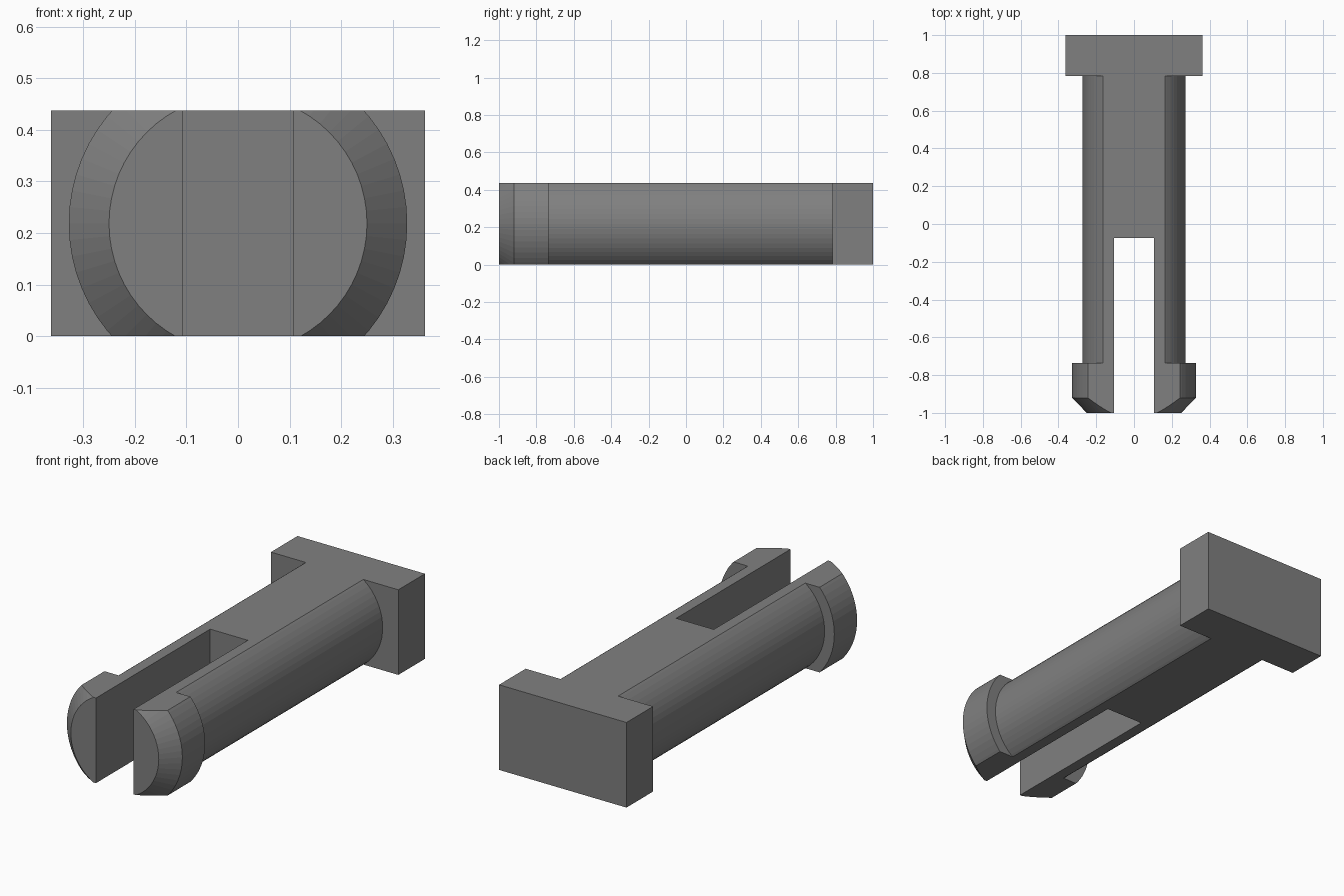
import bpy, bmesh, math
from mathutils import Matrix, Vector

if "Cube" in bpy.data.objects:
    bpy.data.objects.remove(bpy.data.objects["Cube"])

H = 0.437          # overall thickness
ZC = H / 2         # height of the pin axis

grey = bpy.data.materials.new("mid_grey")
grey.diffuse_color = (0.216, 0.216, 0.216, 1)
grey.use_nodes = True
grey.node_tree.nodes["Principled BSDF"].inputs["Base Color"].default_value = grey.diffuse_color


def make(name, bm):
    bmesh.ops.recalc_face_normals(bm, faces=bm.faces)
    mesh = bpy.data.meshes.new(name)
    bm.to_mesh(mesh)
    bm.free()
    mesh.materials.append(grey)
    obj = bpy.data.objects.new(name, mesh)
    bpy.context.collection.objects.link(obj)
    return obj


def box(name, lo, hi):
    lo, hi = Vector(lo), Vector(hi)
    bm = bmesh.new()
    bmesh.ops.create_cube(bm, size=1, matrix=Matrix.Translation((lo + hi) / 2)
                          @ Matrix.Diagonal((hi - lo).to_4d()))
    return make(name, bm)


def combine(target, other, operation):
    mod = target.modifiers.new(operation.lower(), 'BOOLEAN')
    mod.operation, mod.object, mod.solver = operation, other, 'EXACT'
    bpy.context.view_layer.objects.active = target
    bpy.ops.object.modifier_apply(modifier=mod.name)
    bpy.data.objects.remove(other)


# Round shaft with barbed, chamfered tip, turned around the y axis
profile = [(0, -1), (0.25, -1), (0.328, -0.92), (0.328, -0.735),
           (0.273, -0.735), (0.273, 0.9), (0, 0.9)]
bm = bmesh.new()
verts = [bm.verts.new((r, y, ZC)) for r, y in profile]
edges = [bm.edges.new(pair) for pair in zip(verts, verts[1:])]
bmesh.ops.spin(bm, geom=verts + edges, cent=(0, 0, ZC), axis=(0, 1, 0),
               angle=math.tau, steps=64)
bmesh.ops.remove_doubles(bm, verts=bm.verts, dist=1e-4)
pin = make("snap_pin", bm)

# Rectangular head, slot between the prongs, then flat top and bottom
combine(pin, box("head", (-0.362, 0.784, -0.2), (0.362, 1, 0.7)), 'UNION')
combine(pin, box("slot", (-0.107, -1.2, -0.3), (0.107, -0.073, 0.8)), 'DIFFERENCE')
combine(pin, box("flat_slab", (-1, -2, 0), (1, 2, H)), 'INTERSECT')
